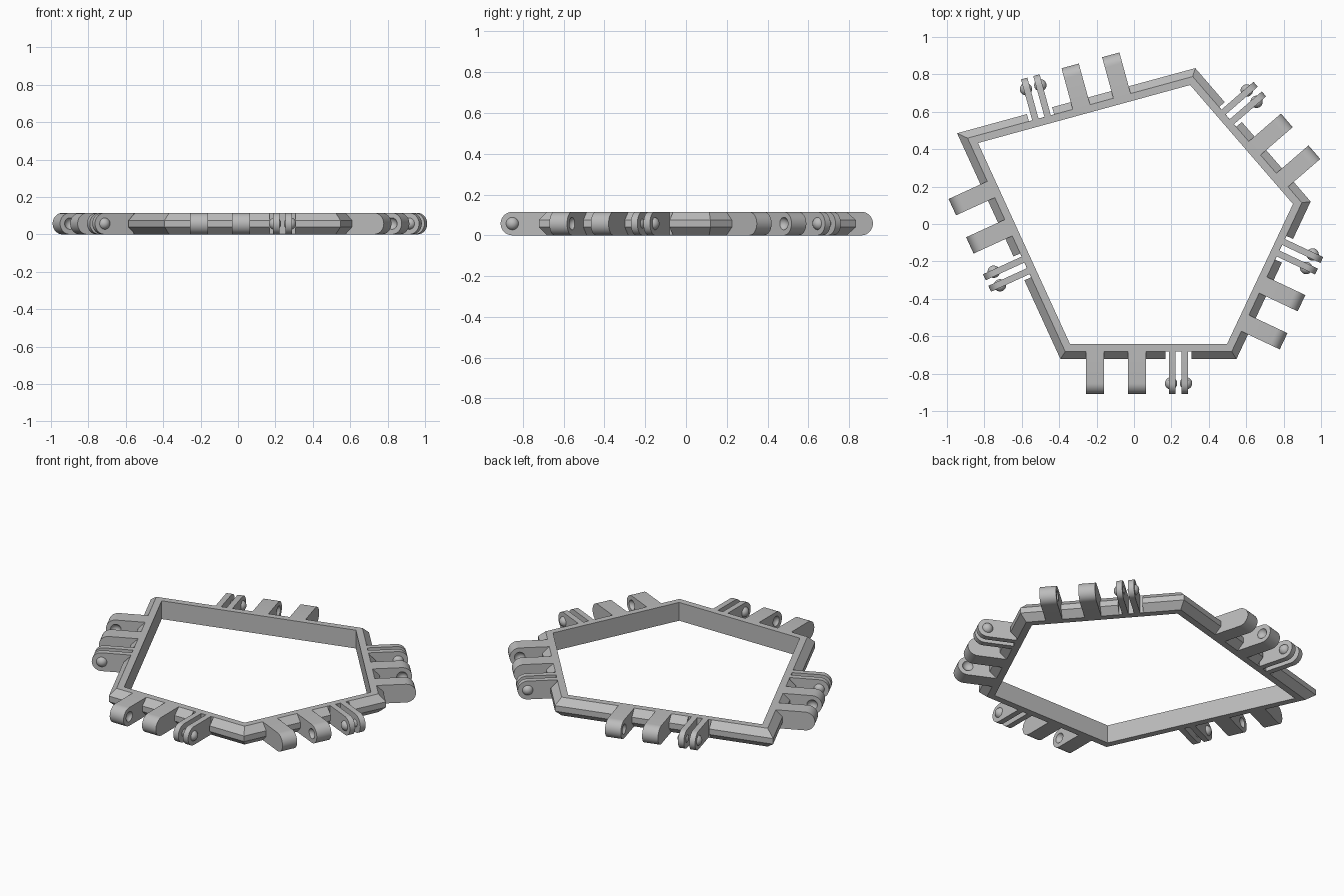
import bpy, bmesh, math
from mathutils import Matrix, Vector

cube = bpy.data.objects.get("Cube")
if cube:
    bpy.data.objects.remove(cube, do_unlink=True)

H = 0.115          # height of the whole part
R = H / 2          # radius of the rounded lug tips
WALL = 0.08        # frame thickness
CH = 0.04          # outer chamfer
PIN = -0.13        # hinge axis, measured outward from the frame's outer face

grey = bpy.data.materials.new("plain grey")
grey.use_nodes = True
grey.diffuse_color = (0.5, 0.5, 0.5, 1)
grey.node_tree.nodes["Principled BSDF"].inputs["Base Color"].default_value = (0.5, 0.5, 0.5, 1)


def finish(bm, name, matrix=Matrix()):
    bmesh.ops.recalc_face_normals(bm, faces=bm.faces[:])
    mesh = bpy.data.meshes.new(name)
    bm.to_mesh(mesh)
    bm.free()
    mesh.materials.append(grey)
    ob = bpy.data.objects.new(name, mesh)
    ob.matrix_world = matrix
    bpy.context.collection.objects.link(ob)
    return ob


def cut(ob, cutter):
    """Subtract the cutter, apply the result and remove the cutter."""
    mod = ob.modifiers.new("cut", 'BOOLEAN')
    mod.operation, mod.solver, mod.object = 'DIFFERENCE', 'EXACT', cutter
    bpy.context.view_layer.update()
    graph = bpy.context.evaluated_depsgraph_get()
    mesh = bpy.data.meshes.new_from_object(ob.evaluated_get(graph))
    ob.modifiers.clear()
    ob.data = mesh
    bpy.data.objects.remove(cutter, do_unlink=True)


def smooth(ob):
    bpy.ops.object.select_all(action='DESELECT')
    ob.select_set(True)
    bpy.context.view_layer.objects.active = ob
    bpy.ops.object.shade_smooth_by_angle(angle=math.radians(30))


def lug(name, matrix, x, width):
    """Flat bar with a half-round tip, pointing along local -y."""
    bm = bmesh.new()
    pts = [(CH, 0), (CH, H)]
    for i in range(17):
        a = math.pi * i / 16
        pts.append((PIN - R * math.sin(a), R + R * math.cos(a)))
    face = bm.faces.new([bm.verts.new((x - width / 2, y, z)) for y, z in pts])
    new = bmesh.ops.extrude_face_region(bm, geom=[face])["geom"]
    bmesh.ops.translate(bm, vec=(width, 0, 0),
                        verts=[v for v in new if isinstance(v, bmesh.types.BMVert)])
    return finish(bm, name, matrix)


def ball(name, matrix, x, radius):
    bm = bmesh.new()
    turn = Matrix.Translation((x, PIN, R)) @ Matrix.Rotation(math.pi / 2, 4, 'Y')
    bmesh.ops.create_uvsphere(bm, u_segments=24, v_segments=16, radius=radius, matrix=turn)
    return finish(bm, name, matrix)


def box(name, matrix, centre, size):
    bm = bmesh.new()
    bmesh.ops.create_cube(bm, size=1, matrix=Matrix.Translation(centre) @ Matrix.Diagonal((*size, 1)))
    return finish(bm, name, matrix)


# Frame: mitred five-sided ring with a chamfered outer side
inner = [Vector(p) for p in ((-0.342, -0.642), (0.497, -0.642), (0.85, 0.107),
                             (0.30, 0.743), (-0.834, 0.433))]
count = len(inner)
dirs = [(inner[(i + 1) % count] - inner[i]).normalized() for i in range(count)]
normals = [Vector((d.y, -d.x)) for d in dirs]


def corner(i, offset):
    a, b = normals[i - 1], normals[i]
    return inner[i] + (a + b) * offset / (1 + a.dot(b))


section = [(0, 0), (CH, 0), (WALL, CH), (WALL, H - CH), (CH, H), (0, H)]
bm = bmesh.new()
rings = [[bm.verts.new((*corner(i, o), z)) for o, z in section] for i in range(count)]
for i in range(count):
    a, b = rings[i], rings[(i + 1) % count]
    for j in range(len(section)):
        k = (j + 1) % len(section)
        bm.faces.new((a[j], b[j], b[k], a[k]))
frame = finish(bm, "frame")

# Hinges: two socketed lugs and a pair of snap arms on every side
sides = ("front", "right", "back_right", "back", "left")
shifts = (0, 0.013, 0, 0.042, -0.03)
for i, side in enumerate(sides):
    mid = (corner(i, WALL) + corner((i + 1) % count, WALL)) / 2 + dirs[i] * shifts[i]
    angle = math.atan2(dirs[i].y, dirs[i].x)
    m = Matrix.Translation((mid.x, mid.y, 0)) @ Matrix.Rotation(angle, 4, 'Z')

    # Relief notch around the snap arms
    cut(frame, box("notch_cutter", m, (0.161, -0.031, R), (0.14, 0.14, 0.3)))

    # Thick lugs, with round sockets on the faces that look at each other
    for label, x, sign in (("outer", -0.285, 1), ("inner", -0.06, -1)):
        part = lug(f"{side}_{label}_lug", m, x, 0.096)
        cut(part, ball("socket_cutter", m, x + sign * 0.062, 0.034))
        smooth(part)

    # Thin arms, with domed pins on their far sides
    for label, x, sign in (("first", 0.127, -1), ("second", 0.195, 1)):
        smooth(lug(f"{side}_{label}_snap_arm", m, x, 0.035))
        smooth(ball(f"{side}_{label}_pin", m, x + sign * 0.006, 0.033))
